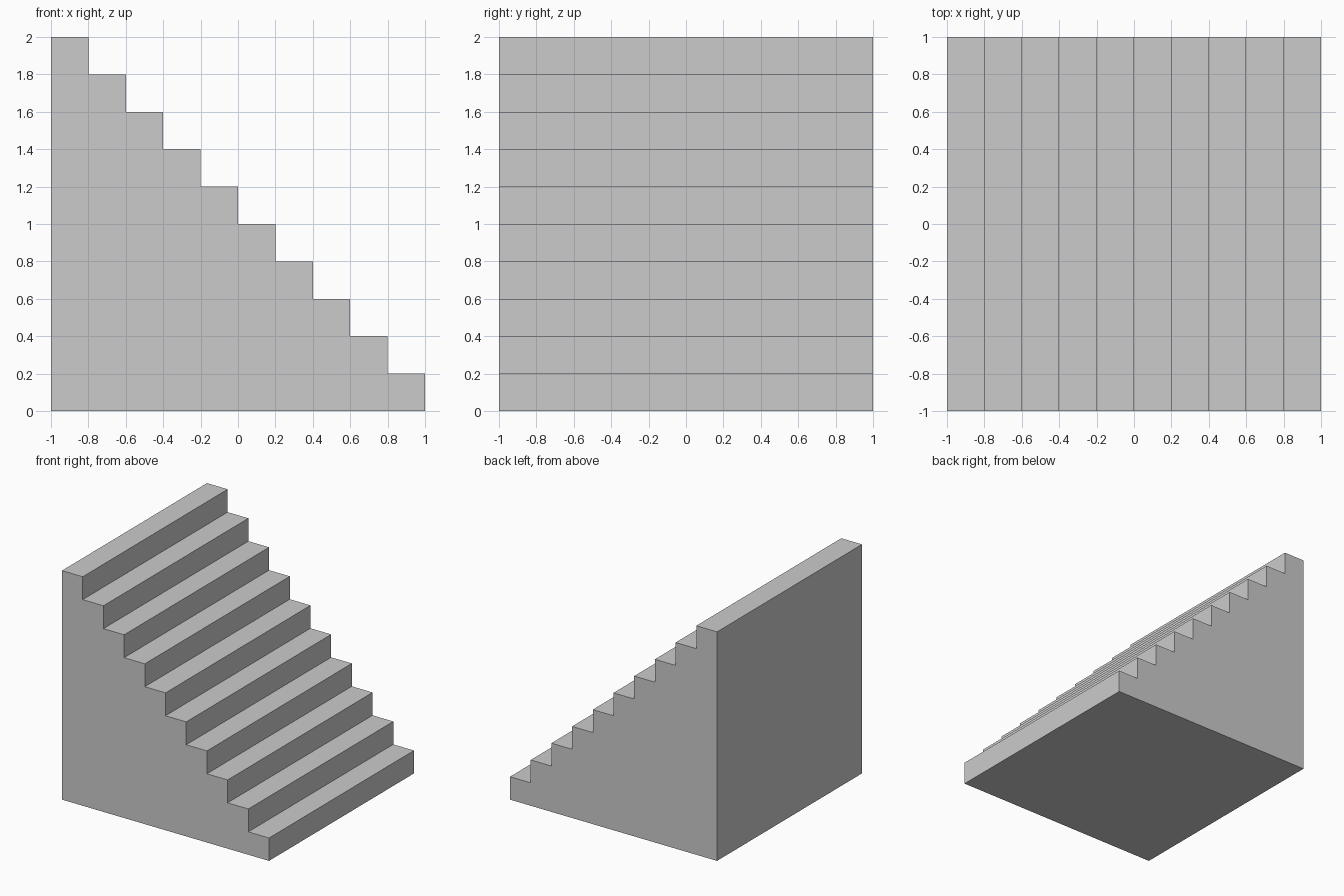
import bpy
import bmesh

if "Cube" in bpy.data.objects:
    bpy.data.objects.remove(bpy.data.objects["Cube"])

STEPS = 10
SIZE = 0.2       # tread depth and riser height
HALF_WIDTH = 1.0

# Stepped side profile: bottom edge, then tread/riser pairs climbing towards -x
profile = [(-1.0, 0.0), (1.0, 0.0)]
for i in range(STEPS):
    z = (i + 1) * SIZE
    profile.append((1.0 - i * SIZE, z))
    profile.append((1.0 - (i + 1) * SIZE, z))

# Extrude the profile across the full width
bm = bmesh.new()
side = bm.faces.new([bm.verts.new((x, -HALF_WIDTH, z)) for x, z in profile])
extruded = bmesh.ops.extrude_face_region(bm, geom=[side], use_keep_orig=True)
moved = [v for v in extruded["geom"] if isinstance(v, bmesh.types.BMVert)]
bmesh.ops.translate(bm, verts=moved, vec=(0, 2 * HALF_WIDTH, 0))
bmesh.ops.recalc_face_normals(bm, faces=bm.faces)

# Solid staircase
mesh = bpy.data.meshes.new("staircase")
bm.to_mesh(mesh)
bm.free()
staircase = bpy.data.objects.new("staircase", mesh)
bpy.context.collection.objects.link(staircase)
